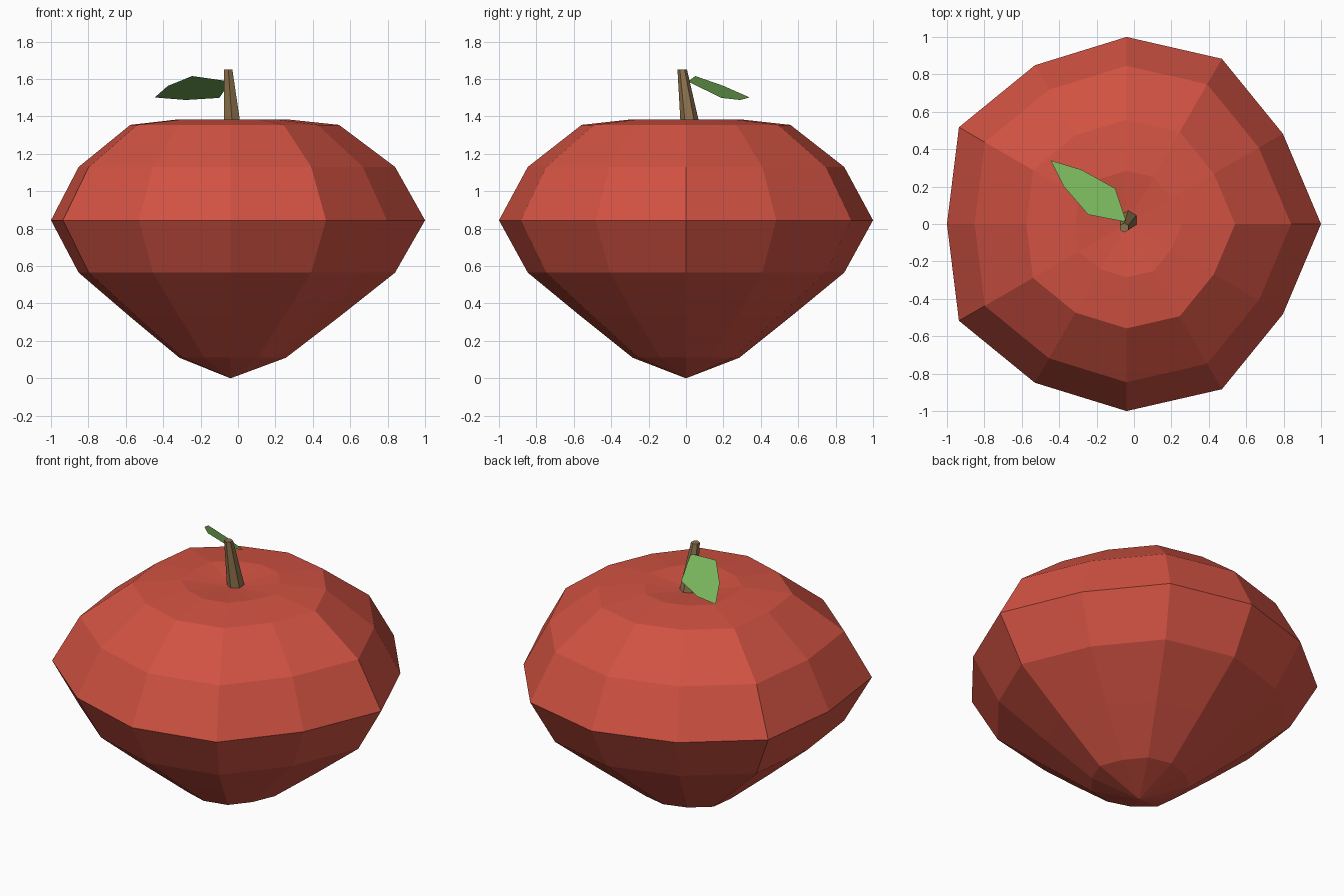
import bpy, bmesh
from math import sin, cos, pi
from mathutils import Vector

cube = bpy.data.objects.get("Cube")
if cube:
    bpy.data.objects.remove(cube, do_unlink=True)


def material(name, rgb):
    m = bpy.data.materials.new(name)
    m.use_nodes = True
    m.diffuse_color = (*rgb, 1)
    m.node_tree.nodes["Principled BSDF"].inputs["Base Color"].default_value = (*rgb, 1)
    return m


def finish(name, bm, mat, recalc=True):
    if recalc:
        bmesh.ops.recalc_face_normals(bm, faces=bm.faces)
    mesh = bpy.data.meshes.new(name)
    bm.to_mesh(mesh)
    bm.free()
    mesh.materials.append(mat)
    ob = bpy.data.objects.new(name, mesh)
    bpy.context.collection.objects.link(ob)
    return ob


def bridge(bm, lower, upper):
    n = len(lower)
    for i in range(n):
        j = (i + 1) % n
        bm.faces.new((lower[i], lower[j], upper[j], upper[i]))


def fan(bm, ring, point):
    for i in range(len(ring)):
        bm.faces.new((ring[i - 1], ring[i], point))


# Fruit body: lobed rings stacked along a profile of (radius, height)
SIDES, CENTRE_X = 12, -0.04
profile = [(0.285, 0.11), (0.558, 0.328), (0.846, 0.565), (1.0, 0.845),
           (0.846, 1.13), (0.558, 1.355), (0.285, 1.385)]
bm = bmesh.new()
rings = []
for r, z in profile:
    ring = []
    for i in range(SIDES):
        a = 2 * pi * i / SIDES
        lobe = r * (1 + 0.04 * cos(5 * a))
        ring.append(bm.verts.new((CENTRE_X + lobe * cos(a), lobe * sin(a), z)))
    rings.append(ring)
for lower, upper in zip(rings, rings[1:]):
    bridge(bm, lower, upper)
fan(bm, rings[0], bm.verts.new((CENTRE_X, 0, 0)))
fan(bm, rings[-1], bm.verts.new((CENTRE_X, 0, 1.355)))
finish("fruit_body", bm, material("fruit red", (0.64, 0.085, 0.055)))

# Stem: leaning, tapered six-sided prism
bm = bmesh.new()
ends = []
for centre, r in ((Vector((-0.028, 0.027, 1.32)), 0.054),
                  (Vector((-0.052, -0.02, 1.65)), 0.0255)):
    ends.append([bm.verts.new(centre + Vector((r * sin(k * pi / 3), r * cos(k * pi / 3), 0)))
                 for k in range(6)])
    bm.faces.new(ends[-1])
bridge(bm, *ends)
finish("stem", bm, material("stem brown", (0.27, 0.17, 0.075)))

# Leaf: flat pointed blade on a sloping plane
outline = [(-0.04, 0.01), (-0.1, 0.19), (-0.28, 0.29),
           (-0.445, 0.34), (-0.375, 0.2), (-0.245, 0.05)]
bm = bmesh.new()
bm.faces.new([bm.verts.new((x, y, 1.582 - 0.255 * x - 0.57 * y)) for x, y in outline])
for f in bm.faces:
    f.normal_update()
    if f.normal.z < 0:
        f.normal_flip()
finish("leaf", bm, material("leaf green", (0.2, 0.48, 0.11)), recalc=False)
